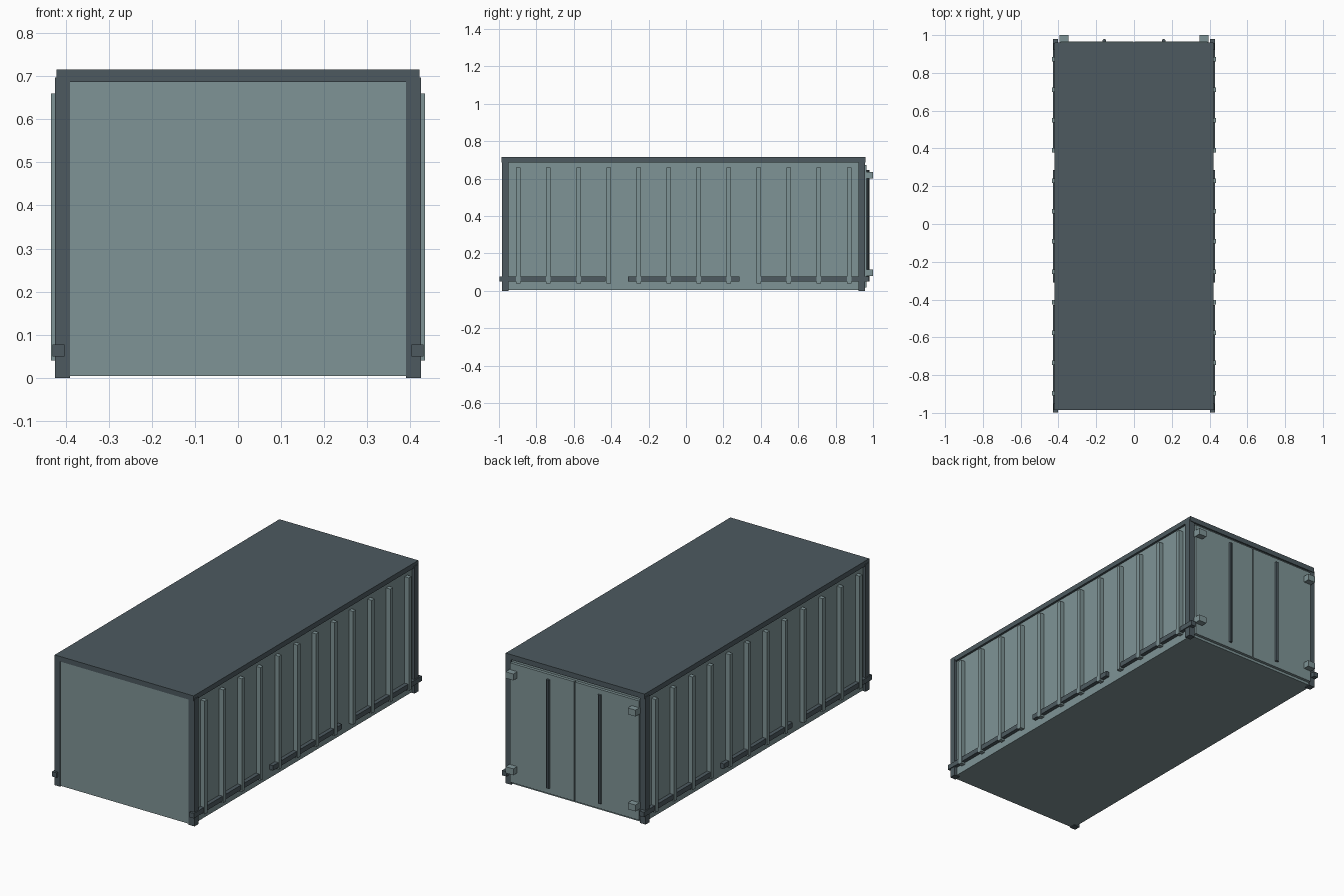
import bpy, math

if "Cube" in bpy.data.objects:
    bpy.data.objects.remove(bpy.data.objects["Cube"])


def material(name, color):
    m = bpy.data.materials.new(name)
    m.diffuse_color = (*color, 1)
    m.use_nodes = True
    m.node_tree.nodes["Principled BSDF"].inputs["Base Color"].default_value = m.diffuse_color
    return m


LIGHT = material("light grey green", (0.212, 0.296, 0.305))
DARK = material("dark slate", (0.074, 0.102, 0.117))


def box(name, mat, x, y, z):
    """Box from (min, max) ranges on each axis."""
    bpy.ops.mesh.primitive_cube_add(size=1)
    o = bpy.context.object
    o.name = name
    for v in o.data.vertices:
        v.co = [r[0] if c < 0 else r[1] for c, r in zip(v.co, (x, y, z))]
    o.data.materials.append(mat)
    return o


def side(s, a, b):
    """Range mirrored in x when s is -1."""
    return (a, b) if s > 0 else (-b, -a)


# container body and roof
box("body", LIGHT, (-0.409, 0.409), (-0.981, 0.95), (0.004, 0.70))
box("roof", DARK, (-0.421, 0.421), (-0.986, 0.96), (0.687, 0.715))

for s in (-1, 1):
    # corner posts
    for name, y in (("front_post", (-0.984, -0.949)), ("back_post", (0.922, 0.957))):
        box(name, DARK, side(s, 0.39, 0.425), y, (0, 0.697))
    # lower side rails in three lengths
    for y in ((-0.997, -0.43), (-0.31, 0.286), (0.40, 0.979)):
        box("side_rail", DARK, side(s, 0.403, 0.43), y, (0.05, 0.077))
    # vertical wall ribs
    for i in range(12):
        y = -0.896 + i * 0.1607
        box("wall_rib", LIGHT, side(s, 0.40, 0.434), (y - 0.012, y + 0.012), (0.04, 0.66))
    # back door leaf
    box("door", LIGHT, side(s, 0.003, 0.39), (0.94, 0.966), (0.018, 0.672))
    # hinges
    for z in (0.08, 0.60):
        box("hinge", LIGHT, side(s, 0.347, 0.394), (0.95, 1.0), (z, z + 0.035))
    # locking rod
    bpy.ops.mesh.primitive_cylinder_add(vertices=8, radius=0.01, depth=0.595,
                                        location=(s * 0.157, 0.97, 0.3475))
    rod = bpy.context.object
    rod.name = "locking_rod"
    rod.data.materials.append(DARK)
